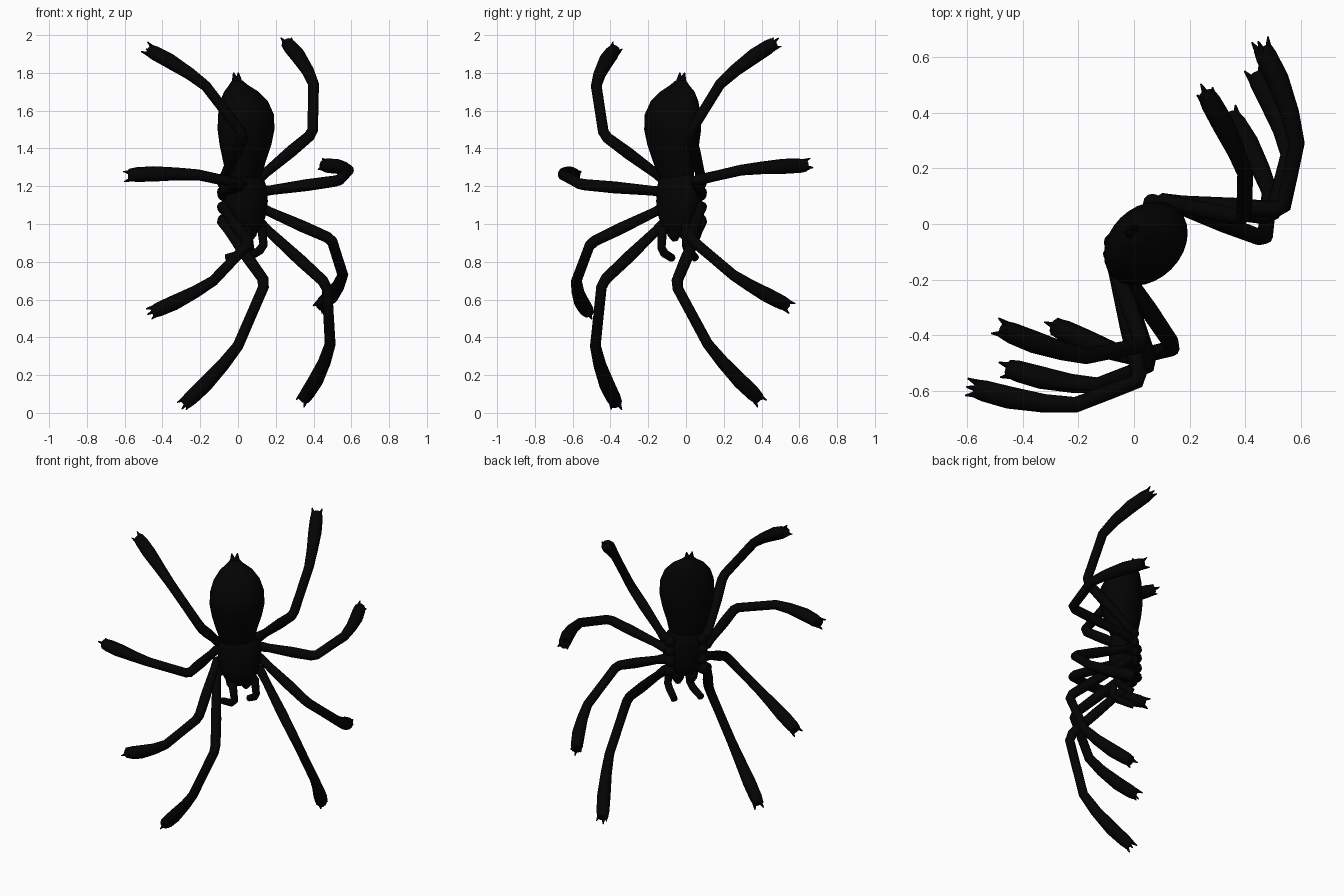
import bpy, bmesh
from math import sin, cos, tau
from mathutils import Vector

if "Cube" in bpy.data.objects:
    bpy.data.objects.remove(bpy.data.objects["Cube"])

black = bpy.data.materials.new("black")
black.diffuse_color = (0.001, 0.001, 0.001, 1)
black.use_nodes = True
black.node_tree.nodes["Principled BSDF"].inputs["Base Color"].default_value = black.diffuse_color

# spider axes: U runs across the body, V points out of its back
U = Vector((1, 1, 0)).normalized()
V = Vector((1, -1, 0)).normalized()


def at(u, v, z):
    return U * u + V * v + Vector((0, 0, z))


def finish(name, bm):
    bmesh.ops.recalc_face_normals(bm, faces=bm.faces)
    me = bpy.data.meshes.new(name)
    bm.to_mesh(me)
    bm.free()
    me.materials.append(black)
    ob = bpy.data.objects.new(name, me)
    bpy.context.collection.objects.link(ob)
    bpy.ops.object.select_all(action='DESELECT')
    bpy.context.view_layer.objects.active = ob
    ob.select_set(True)
    bpy.ops.object.shade_smooth_by_angle(angle=0.9)
    return ob


def skin(bm, rings, n):
    """Join rings given as (centre, side axis, up axis) and cap both ends."""
    loops = []
    for c, a, b in rings:
        loops.append([bm.verts.new(c + a * cos(tau * i / n) + b * sin(tau * i / n))
                      for i in range(n)])
    for p, q in zip(loops, loops[1:]):
        for i in range(n):
            j = (i + 1) % n
            bm.faces.new((p[i], p[j], q[j], q[i]))
    bm.faces.new(loops[0])
    bm.faces.new(loops[-1])


def tube(bm, pts, radii, n=10):
    rings = []
    for i, (p, r) in enumerate(zip(pts, radii)):
        t = Vector((0, 0, 0))
        if i > 0:
            t += (p - pts[i - 1]).normalized()
        if i < len(pts) - 1:
            t += (pts[i + 1] - p).normalized()
        t.normalize()
        ref = V if i == 0 else rings[-1][2].normalized()
        a = ref.cross(t).normalized()
        rings.append((p, a * r, t.cross(a) * r))
    skin(bm, rings, n)


def body(name, sections, n=28):
    """Sections: height, U offset, V offset, U radius, V radius."""
    bm = bmesh.new()
    skin(bm, [(at(u, v, z), U * ru, V * rv) for z, u, v, ru, rv in sections], n)
    return finish(name, bm)


# abdomen and head section
body("abdomen", [(1.20, -.01, .06, .085, .06), (1.26, -.015, .06, .108, .08),
                 (1.33, -.02, .068, .128, .095), (1.42, -.02, .076, .154, .118),
                 (1.50, -.02, .08, .169, .13), (1.58, -.02, .08, .165, .128),
                 (1.65, -.02, .066, .142, .108), (1.70, -.02, .045, .104, .078),
                 (1.735, -.022, .026, .056, .045), (1.76, -.022, .016, .03, .025)])
body("cephalothorax", [(1.28, -.01, .06, .085, .055), (1.24, -.005, .058, .116, .08),
                       (1.19, 0, .058, .132, .09), (1.12, 0, .06, .134, .094),
                       (1.05, 0, .062, .118, .09), (1.0, 0, .066, .096, .076),
                       (.965, 0, .07, .066, .055)])

# spinnerets
bm = bmesh.new()
for s in (-1, 1):
    u = -.022 + .013 * s
    tube(bm, [at(u, .018, 1.735), at(u, .012, 1.77), at(u + .005 * s, .006, 1.802)],
         [.02, .015, .003], 8)
finish("spinnerets", bm)

# legs: hip height, then knee, shin and foot points
LEGS = {
    "left_leg_1": (-1, 1.23, (.03, -.435, 1.47), (-.17, -.475, 1.73), (-.47, -.38, 1.92)),
    "left_leg_2": (-1, 1.17, (.025, -.56, 1.21), (-.21, -.65, 1.26), (-.575, -.59, 1.26)),
    "left_leg_3": (-1, 1.09, (.06, -.505, .90), (-.13, -.58, .70), (-.45, -.52, .535)),
    "left_leg_4": (-1, 1.01, (.145, -.445, .69), (0, -.48, .355), (-.28, -.37, .05)),
    "right_leg_1": (1, 1.24, (.395, .02, 1.48), (.4, .18, 1.74), (.26, .465, 1.955)),
    "right_leg_2": (1, 1.17, (.535, .05, 1.23), (.585, .29, 1.285), (.46, .635, 1.31)),
    "right_leg_3": (1, 1.09, (.495, .025, .92), (.555, .25, .73), (.44, .535, .57)),
    "right_leg_4": (1, 1.01, (.47, -.055, .68), (.488, .115, .365), (.35, .385, .075)),
}
for name, (side, hz, knee, shin, foot) in LEGS.items():
    knee, shin, foot = Vector(knee), Vector(shin), Vector(foot)
    bm = bmesh.new()
    coxa = at(.07 * side, .005, 1.12 + (hz - 1.12) * .7)
    hip = at(.135 * side, .02, hz)
    # the foot bows slightly outwards
    t = (foot - shin).normalized()
    out = (shin - knee).normalized()
    out = (out - t * out.dot(t)).normalized() * .014
    pts = [coxa, hip, hip.lerp(knee, .15), hip.lerp(knee, .6), hip.lerp(knee, .94),
           knee.lerp(shin, .07), knee.lerp(shin, .5), shin,
           shin.lerp(foot, .3) + out, shin.lerp(foot, .65) + out,
           shin.lerp(foot, .9) + out * .3, foot]
    tube(bm, pts, [.034, .031, .026, .032, .03, .029, .028, .029, .034, .041, .039, .033])
    # claws at the foot
    a = V.cross(t).normalized()
    b = t.cross(a)
    for k in range(3):
        d = a * cos(tau * k / 3) + b * sin(tau * k / 3)
        tube(bm, [foot - t * .02 + d * .02, foot + t * .028 + d * .036], [.016, .003], 6)
    finish(name, bm)

# rounded leg sockets on the underside
bm = bmesh.new()
for s in (-1, 1):
    for z in (1.215, 1.155, 1.085, 1.02):
        r = bmesh.ops.create_uvsphere(bm, u_segments=12, v_segments=8, radius=.034)
        bmesh.ops.translate(bm, verts=r["verts"], vec=at(.1 * s, -.006, z))
finish("leg_sockets", bm)

# jaws
bm = bmesh.new()
for s in (-1, 1):
    tube(bm, [at(.042 * s, v, z) for v, z in ((.055, 1.03), (.05, .98), (.045, .94), (.04, .91))],
         [.035, .044, .036, .014], 12)
finish("jaws", bm)

# feelers
FEELERS = {"left_feeler": ((.0, -.08, 1.02), (.05, -.125, .96), (.065, -.13, .875),
                           (.03, -.115, .845), (-.06, -.075, .82)),
           "right_feeler": ((.08, .0, 1.04), (.125, .0, .98), (.135, .0, .89),
                            (.115, .01, .86), (.05, .05, .82))}
for name, path in FEELERS.items():
    bm = bmesh.new()
    tube(bm, [Vector(p) for p in path], [.022, .025, .023, .023, .021])
    finish(name, bm)
